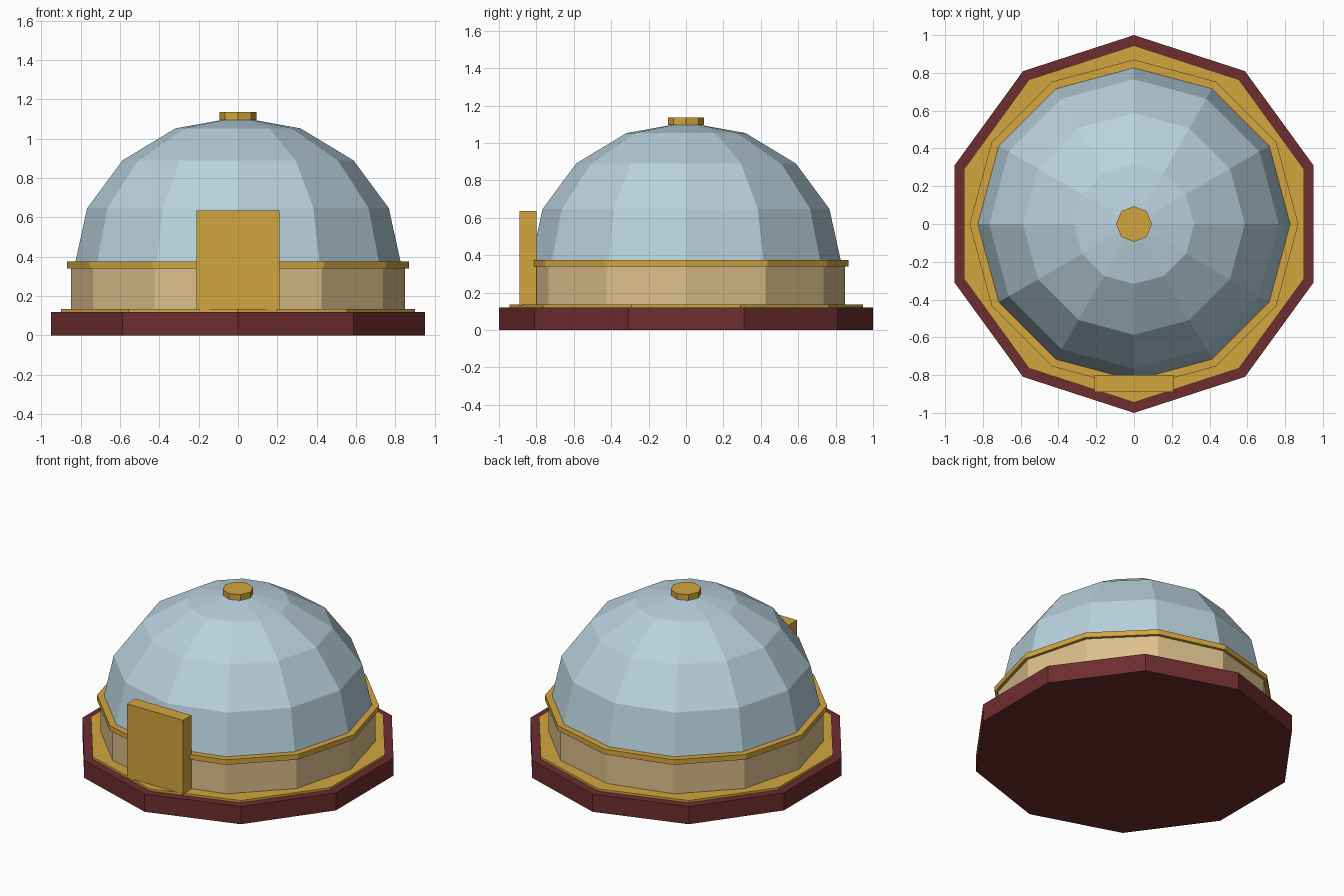
import bpy
import bmesh
from math import sin, cos, pi

cube = bpy.data.objects.get("Cube")
if cube:
    bpy.data.objects.remove(cube, do_unlink=True)


def make_material(name, rgb):
    mat = bpy.data.materials.new(name)
    mat.use_nodes = True
    color = (*rgb, 1.0)
    mat.diffuse_color = color
    mat.node_tree.nodes["Principled BSDF"].inputs["Base Color"].default_value = color
    return mat


maroon = make_material("maroon", (0.155, 0.026, 0.028))
gold = make_material("gold", (0.65, 0.38, 0.05))
sand = make_material("sand", (0.71, 0.52, 0.26))
pale_blue = make_material("pale blue", (0.48, 0.64, 0.72))


def add_object(name, bm, mat):
    bmesh.ops.recalc_face_normals(bm, faces=bm.faces)
    mesh = bpy.data.meshes.new(name)
    bm.to_mesh(mesh)
    bm.free()
    mesh.materials.append(mat)
    obj = bpy.data.objects.new(name, mesh)
    bpy.context.collection.objects.link(obj)
    return obj


def lathe(name, profile, sides, mat):
    """Stack flat-sided rings with a corner on the y axis; radius 0 makes a tip."""
    bm = bmesh.new()
    rings = []
    for r, z in profile:
        count = sides if r > 0 else 1
        rings.append([bm.verts.new((r * sin(2 * pi * i / sides),
                                    -r * cos(2 * pi * i / sides), z))
                      for i in range(count)])
    for low, high in zip(rings, rings[1:]):
        for i in range(sides):
            j = (i + 1) % sides
            if len(high) == 1:
                bm.faces.new((low[i], low[j], high[0]))
            else:
                bm.faces.new((low[i], low[j], high[j], high[i]))
    bm.faces.new(rings[0])
    if len(rings[-1]) > 1:
        bm.faces.new(rings[-1])
    return add_object(name, bm, mat)


def prism(name, radius, bottom, top, sides, mat):
    return lathe(name, [(radius, bottom), (radius, top)], sides, mat)


# Ten-sided plinth with a thin gold inlay on top
prism("base_plinth", 1.0, 0.0, 0.12, 10, maroon)
prism("base_trim", 0.945, 0.12, 0.135, 10, gold)

# Twelve-sided wall and its cornice
prism("drum_wall", 0.85, 0.12, 0.355, 12, sand)
prism("cornice_band", 0.87, 0.34, 0.375, 12, gold)

# Faceted dome: four rings and a tip
steps = 4
dome_profile = [(0.83 * cos(i * pi / 2 / steps), 0.36 + 0.75 * sin(i * pi / 2 / steps))
                for i in range(steps)] + [(0, 1.11)]
lathe("dome", dome_profile, 12, pale_blue)

# Cap on the crown
prism("dome_cap", 0.095, 1.095, 1.135, 8, gold)

# Front door slab
bm = bmesh.new()
bmesh.ops.create_cube(bm, size=1)
bmesh.ops.scale(bm, vec=(0.42, 0.09, 0.505), verts=bm.verts)
bmesh.ops.translate(bm, vec=(0, -0.845, 0.3825), verts=bm.verts)
add_object("front_door", bm, gold)
